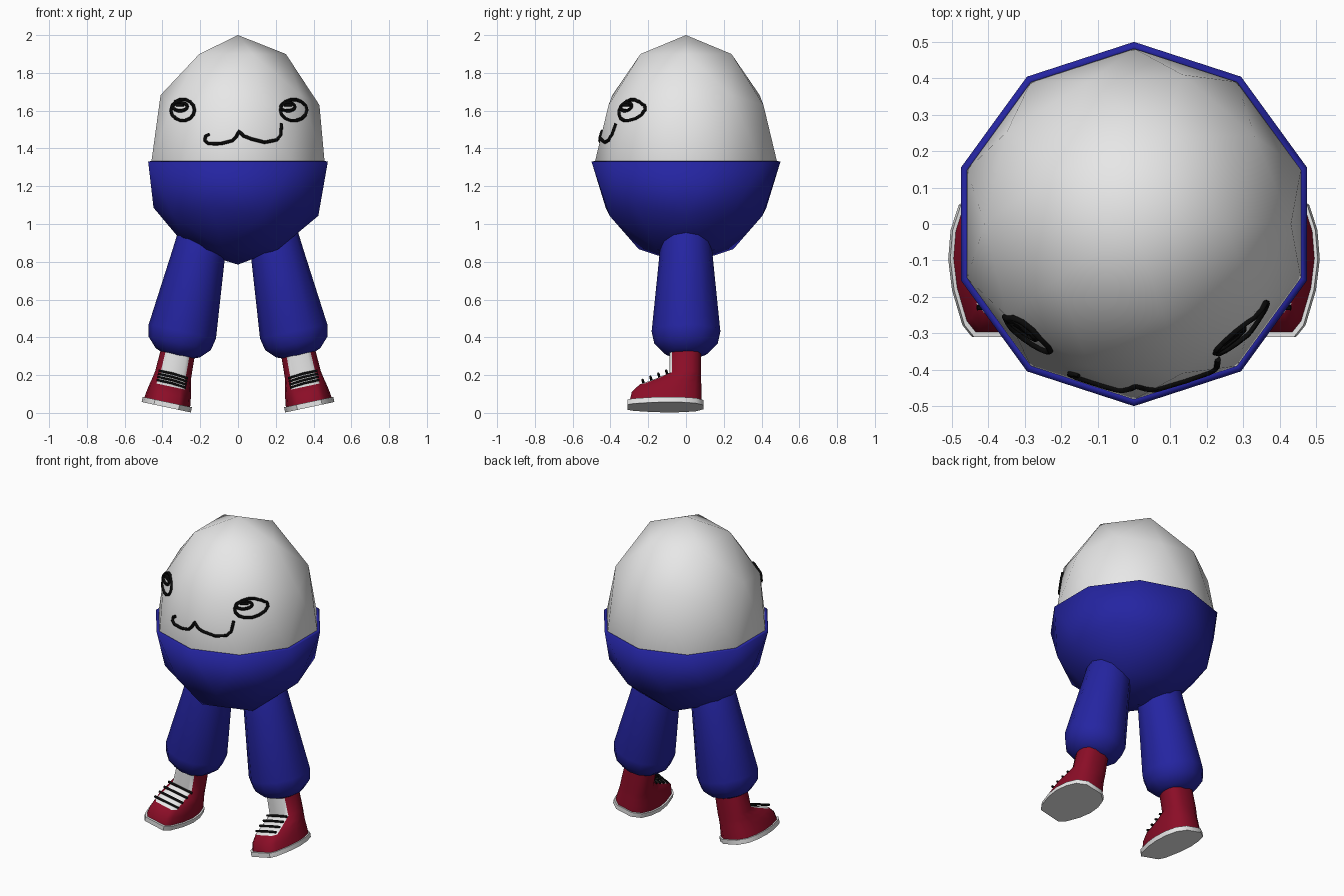
import bpy, bmesh, math
from mathutils import Vector
from mathutils.bvhtree import BVHTree

if "Cube" in bpy.data.objects:
    bpy.data.objects.remove(bpy.data.objects["Cube"])

def material(name, rgb):
    m = bpy.data.materials.new(name)
    m.diffuse_color = (*rgb, 1)
    m.use_nodes = True
    m.node_tree.nodes["Principled BSDF"].inputs["Base Color"].default_value = m.diffuse_color
    return m

WHITE = material("white", (0.8, 0.8, 0.8))
BLUE = material("blue", (0.018, 0.018, 0.36))
RED = material("dark red", (0.26, 0.004, 0.02))
BLACK = material("black", (0.003, 0.003, 0.003))

def finish(name, bm, mats, angle=45, mirror=False):
    bmesh.ops.recalc_face_normals(bm, faces=bm.faces)
    me = bpy.data.meshes.new(name)
    bm.to_mesh(me)
    bm.free()
    ob = bpy.data.objects.new(name, me)
    bpy.context.collection.objects.link(ob)
    for m in mats:
        me.materials.append(m)
    bpy.ops.object.select_all(action='DESELECT')
    ob.select_set(True)
    bpy.context.view_layer.objects.active = ob
    bpy.ops.object.shade_smooth_by_angle(angle=math.radians(angle))
    if mirror:
        ob.modifiers.new("mirror", 'MIRROR').use_mirror_merge = False
    return ob

def tubes(name, paths, radius, mirror=False):
    """Round black strokes; each path is (points, closed)."""
    cu = bpy.data.curves.new(name, 'CURVE')
    cu.dimensions = '3D'
    cu.bevel_depth = radius
    cu.bevel_resolution = 1
    cu.use_fill_caps = True
    for pts, closed in paths:
        s = cu.splines.new('POLY')
        s.points.add(len(pts) - 1)
        for p, co in zip(s.points, pts):
            p.co = (*co, 1)
        s.use_cyclic_u = closed
    tmp = bpy.data.objects.new(name + "_curve", cu)
    bpy.context.collection.objects.link(tmp)
    dg = bpy.context.evaluated_depsgraph_get()
    bm = bmesh.new()
    bm.from_mesh(tmp.evaluated_get(dg).to_mesh())
    bpy.data.objects.remove(tmp)
    for f in bm.faces:
        f.material_index = 0
    return finish(name, bm, [BLACK], 60, mirror)

def loft(bm, rings, rule=None):
    """Skin closed rings of points, capping both ends."""
    vs = [[bm.verts.new(p) for p in r] for r in rings]
    n = len(vs[0])
    for i in range(len(vs) - 1):
        for k in range(n):
            j = (k + 1) % n
            f = bm.faces.new((vs[i][k], vs[i][j], vs[i + 1][j], vs[i + 1][k]))
            if rule:
                f.material_index = rule(i, k)
    bm.faces.new(vs[0][::-1])
    bm.faces.new(vs[-1])

# Egg body: icosphere, taller above its waist than below
WAIST = 1.33
bm = bmesh.new()
bmesh.ops.create_icosphere(bm, subdivisions=2, radius=1)
for v in bm.verts:
    v.co = (v.co.x * 0.482, v.co.y * 0.482, WAIST + v.co.z * (0.67 if v.co.z > 0 else 0.52))
egg_tree = BVHTree.FromBMesh(bm)
finish("egg_body", bm, [WHITE], 60)

# Trouser waist: open lower half of an icosphere with thickness
bm = bmesh.new()
bmesh.ops.create_icosphere(bm, subdivisions=2, radius=1)
bmesh.ops.delete(bm, geom=[v for v in bm.verts if v.co.z > 0.01], context='VERTS')
for v in bm.verts:
    v.co = (v.co.x * 0.5, v.co.y * 0.5, WAIST + v.co.z * 0.545)
pants = finish("trouser_waist", bm, [BLUE])
sol = pants.modifiers.new("thickness", 'SOLIDIFY')
sol.thickness = 0.022
sol.offset = -1

# Limb frame: leaning outward towards the foot; u across, y depth, v up the limb
TILT = math.radians(12)
def limb(u, y, v):
    return Vector((0.38 + u * math.cos(TILT) - v * math.sin(TILT), y,
                   0.03 + u * math.sin(TILT) + v * math.cos(TILT)))

# Trouser legs
PROFILE = [(0.275, 0.07), (0.295, 0.12), (0.345, 0.168), (0.41, 0.182),
           (0.80, 0.143), (0.92, 0.132), (1.0, 0.11)]
bm = bmesh.new()
loft(bm, [[limb(r * math.cos(a), r * math.sin(a), v)
           for a in (math.tau * k / 12 for k in range(12))] for v, r in PROFILE])
finish("trouser_leg", bm, [BLUE], 50, mirror=True)

# Shoe outline: half width share against share of length from toe to heel
HALF = [(0.5, 0), (0.7, 0.08), (0.92, 0.32), (1, 0.53), (0.95, 0.73), (0.78, 0.9), (0.4, 1)]
OUTLINE = HALF + [(-u, f) for u, f in reversed(HALF)]
def outline(toe, heel, hw, v_front, v_back):
    return [limb(u * hw, toe + f * (heel - toe), v_front + f * (v_back - v_front))
            for u, f in OUTLINE]

# Soles
bm = bmesh.new()
loft(bm, [outline(-0.31, 0.092, 0.133, 0, 0), outline(-0.31, 0.092, 0.133, 0.028, 0.028)])
finish("sole", bm, [WHITE], 40, mirror=True)

# Shoe uppers, with a white tongue on the front faces of the upper bands
RINGS = [(-0.297, 0.083, 0.124, 0.026, 0.026), (-0.287, 0.083, 0.118, 0.07, 0.07),
         (-0.245, 0.081, 0.110, 0.112, 0.11), (-0.17, 0.08, 0.103, 0.14, 0.14),
         (-0.088, 0.079, 0.097, 0.175, 0.175), (-0.088, 0.079, 0.092, 0.285, 0.285)]
FRONT = (0, len(OUTLINE) - 1, len(OUTLINE) - 2)
bm = bmesh.new()
loft(bm, [outline(*r) for r in RINGS], lambda i, k: int(i >= 2 and k in FRONT))
finish("shoe", bm, [RED, WHITE], 50, mirror=True)

# Laces across the tongue
laces = []
for i in range(4):
    t = i / 3
    y, v = -0.225 + 0.125 * t, 0.127 + 0.05 * t
    laces.append(([limb(-0.08, y + 0.015, v - 0.004), limb(0, y, v + 0.004),
                   limb(0.08, y - 0.005, v + 0.004)], False))
tubes("shoe_laces", laces, 0.007, mirror=True)

# Face: strokes drawn in the front view and projected onto the egg
def project(pts, closed=False):
    out = []
    ends = pts[1:] + pts[:1] if closed else pts[1:]
    for (x0, z0), (x1, z1) in zip(pts, ends):
        for t in (0, 1 / 3, 2 / 3):
            out.append((x0 + (x1 - x0) * t, z0 + (z1 - z0) * t))
    if not closed:
        out.append(pts[-1])
    res = []
    for x, z in out:
        hit, nrm, _, _ = egg_tree.ray_cast(Vector((x, -2, z)), Vector((0, 1, 0)))
        if hit:
            res.append(hit + nrm * 0.003)
    return res, closed

def oval(cx, cz, rx, rz, n=14):
    return [(cx + rx * math.cos(math.tau * k / n), cz + rz * math.sin(math.tau * k / n))
            for k in range(n)]

for side, cx, rx, px in (("left", -0.29, 0.062, -0.305), ("right", 0.292, 0.07, 0.262)):
    tubes(side + "_eye", [project(oval(cx, 1.602, rx, 0.056), True),
                          project(oval(px, 1.62, 0.038, 0.022), True),
                          project([(px - 0.02, 1.63), (px + 0.02, 1.63)])], 0.009)

MOUTH = [(-0.15, 1.475), (-0.17, 1.465), (-0.175, 1.44), (-0.155, 1.425), (-0.09, 1.425),
         (-0.03, 1.44), (-0.01, 1.46), (0.005, 1.49), (0.03, 1.465), (0.07, 1.45),
         (0.14, 1.432), (0.205, 1.445), (0.225, 1.47), (0.228, 1.53)]
tubes("mouth", [project(MOUTH)], 0.009)
